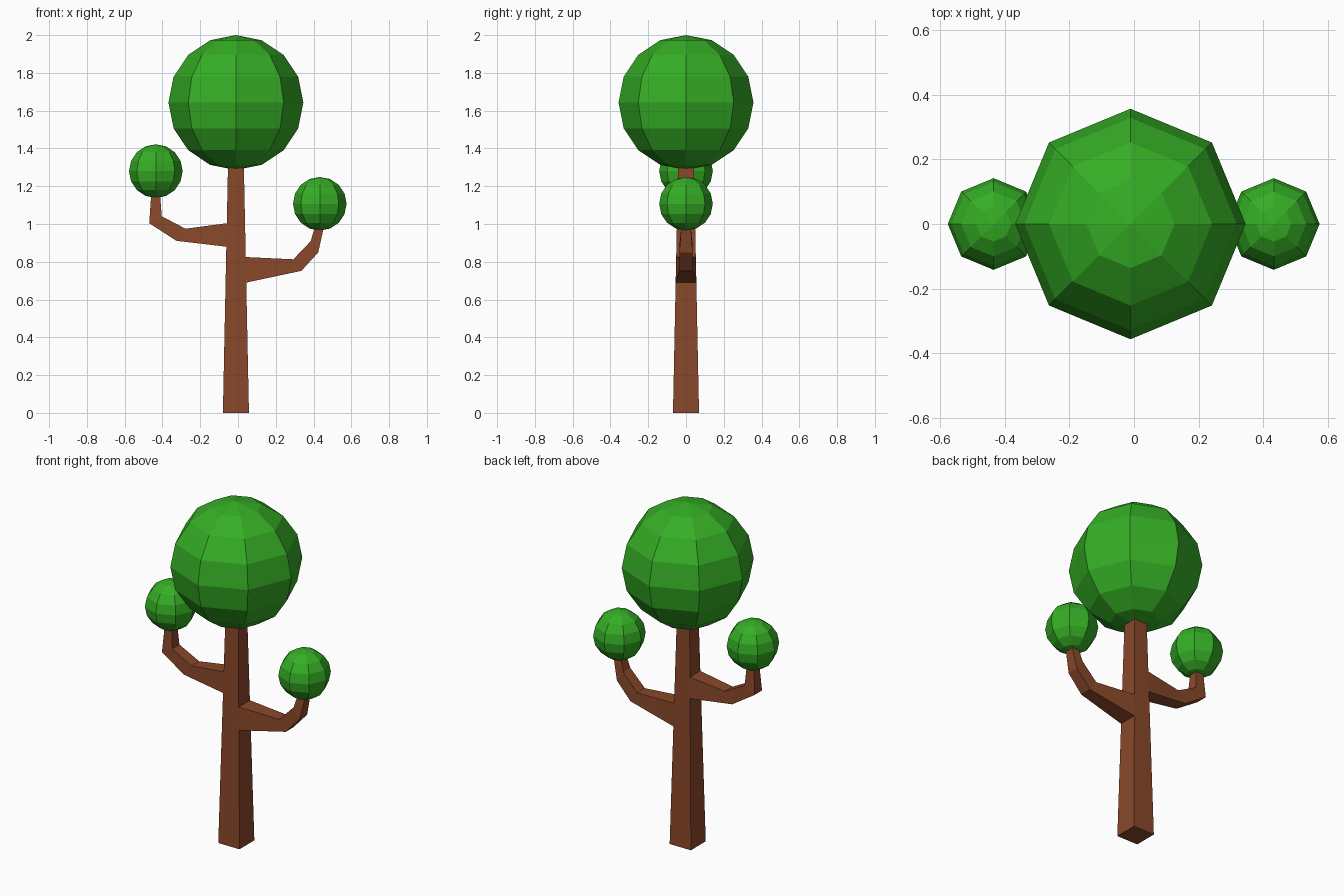
import bpy, bmesh

if "Cube" in bpy.data.objects:
    bpy.data.objects.remove(bpy.data.objects["Cube"])


def material(name, color):
    m = bpy.data.materials.new(name)
    m.diffuse_color = (*color, 1)
    m.use_nodes = True
    m.node_tree.nodes["Principled BSDF"].inputs["Base Color"].default_value = m.diffuse_color
    return m


bark = material("bark", (0.25, 0.065, 0.023))
leaf = material("leaf", (0.035, 0.42, 0.018))


def add_object(name, bm, mat):
    bmesh.ops.recalc_face_normals(bm, faces=bm.faces)
    mesh = bpy.data.meshes.new(name)
    bm.to_mesh(mesh)
    bm.free()
    mesh.materials.append(mat)
    obj = bpy.data.objects.new(name, mesh)
    bpy.context.collection.objects.link(obj)
    return obj


def square_limb(name, sections):
    """Loft four-sided sections: (x1, z1), (x2, z2), half depth at 1 and 2."""
    bm = bmesh.new()
    loops = [[bm.verts.new(co) for co in ((a[0], -da, a[1]), (b[0], -db, b[1]),
                                          (b[0], db, b[1]), (a[0], da, a[1]))]
             for a, b, da, db in sections]
    for low, high in zip(loops, loops[1:]):
        for i in range(4):
            j = (i + 1) % 4
            bm.faces.new((low[i], low[j], high[j], high[i]))
    bm.faces.new(loops[0])
    bm.faces.new(loops[-1])
    return add_object(name, bm, bark)


def foliage(name, center, radius):
    bm = bmesh.new()
    bmesh.ops.create_uvsphere(bm, u_segments=8, v_segments=8, radius=radius)
    add_object(name, bm, leaf).location = center


# Tapered square trunk
square_limb("trunk", [((-0.08, 0), (0.058, 0), 0.069, 0.069),
                      ((-0.053, 1.31), (0.031, 1.31), 0.042, 0.042)])

# Bent branches, lower/outer corner first
square_limb("right_branch", [((0.044, 0.69), (0.041, 0.825), 0.055, 0.052),
                             ((0.336, 0.752), (0.293, 0.813), 0.036, 0.036),
                             ((0.425, 0.85), (0.385, 0.909), 0.035, 0.033),
                             ((0.457, 0.995), (0.41, 0.995), 0.024, 0.024)])
square_limb("left_branch", [((-0.062, 0.88), (-0.059, 1.004), 0.051, 0.048),
                            ((-0.326, 0.911), (-0.278, 0.975), 0.036, 0.036),
                            ((-0.47, 1.004), (-0.404, 1.041), 0.035, 0.033),
                            ((-0.459, 1.165), (-0.413, 1.165), 0.024, 0.024)])

# Faceted balls of leaves
foliage("crown_foliage", (-0.011, 0, 1.643), 0.357)
foliage("right_foliage", (0.433, 0, 1.107), 0.142)
foliage("left_foliage", (-0.435, 0, 1.28), 0.142)
